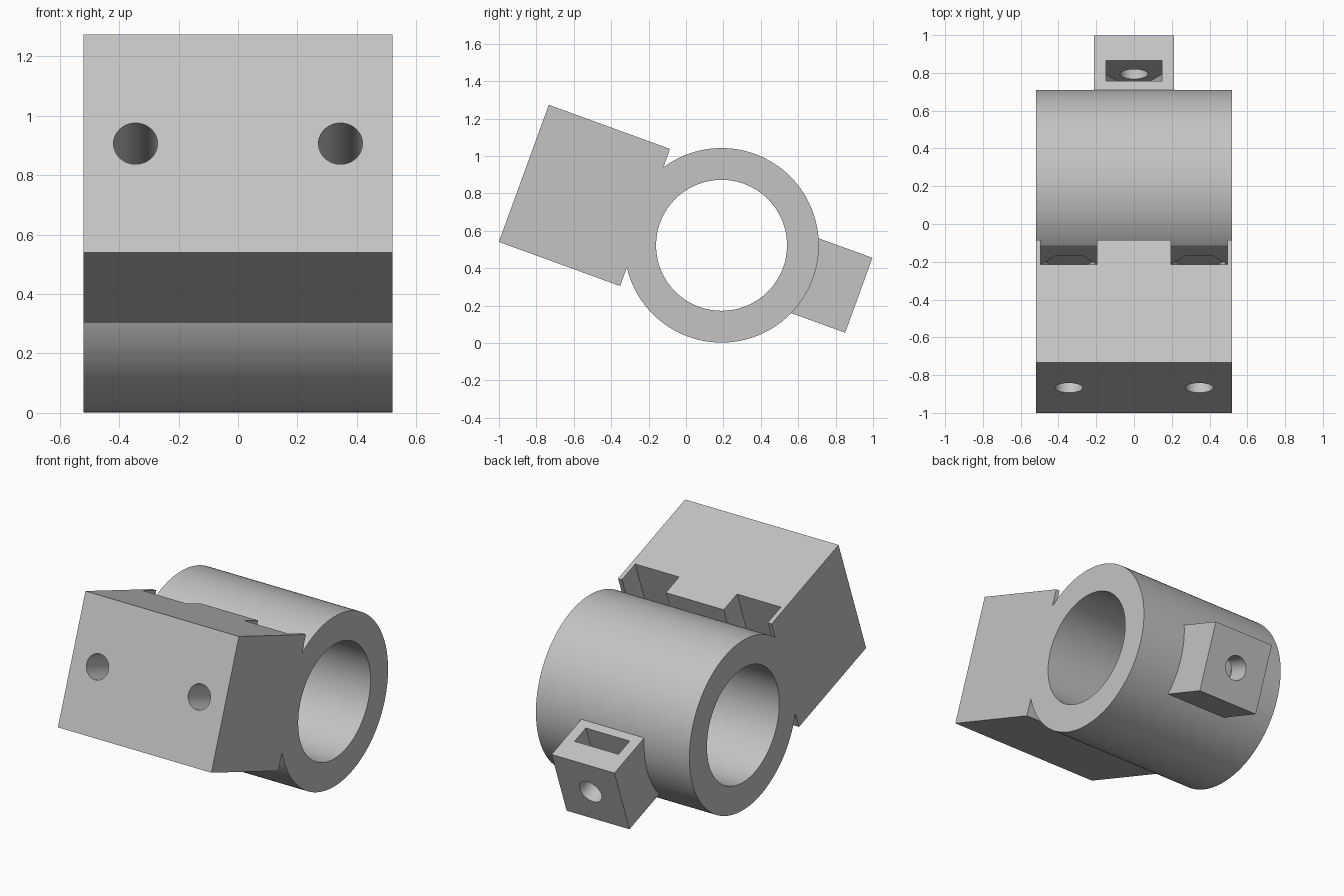
import bpy, bmesh
from math import acos, cos, sin, pi, radians
from mathutils import Matrix

if "Cube" in bpy.data.objects:
    bpy.data.objects.remove(bpy.data.objects["Cube"], do_unlink=True)

# Everything is laid out around the bore centre, then tilted about x
FRAME = Matrix.Translation((0, 0.19, 0.522)) @ Matrix.Rotation(radians(-20), 4, 'X')
HALF_WIDTH, RING_R, BORE_R = 0.52, 0.52, 0.35
BLOCK_BACK, BLOCK_FRONT, BLOCK_HALF = -0.435, -1.125, 0.39
LUG_HALF, LUG_END = 0.213, 0.781
NUT_R, HOLE_R = 0.149, 0.074

grey = bpy.data.materials.new("light_grey")
grey.use_nodes = True
grey.diffuse_color = (0.55, 0.55, 0.55, 1)
grey.node_tree.nodes["Principled BSDF"].inputs["Base Color"].default_value = (0.55, 0.55, 0.55, 1)


def arc(r, start, end, n, cx=0.0):
    """Points on an arc, both ends included."""
    return [(cx + r * cos(start + (end - start) * i / n),
             r * sin(start + (end - start) * i / n)) for i in range(n + 1)]


def circle(r, n, cx=0.0):
    return arc(r, 0, 2 * pi, n, cx)[:-1]


def prism(name, outline, low, high, axis):
    """Extrude a 2D outline along x or along y."""
    bm = bmesh.new()
    place = (lambda a, b, t: (t, a, b)) if axis == 'x' else (lambda a, b, t: (a, t, b))
    ends = [[bm.verts.new(place(a, b, t)) for a, b in outline] for t in (low, high)]
    n = len(outline)
    for ring in ends:
        bm.faces.new(ring)
    for i in range(n):
        j = (i + 1) % n
        bm.faces.new((ends[0][i], ends[0][j], ends[1][j], ends[1][i]))
    bmesh.ops.recalc_face_normals(bm, faces=bm.faces)
    bm.transform(FRAME)
    mesh = bpy.data.meshes.new(name)
    bm.to_mesh(mesh)
    bm.free()
    mesh.materials.append(grey)
    obj = bpy.data.objects.new(name, mesh)
    bpy.context.collection.objects.link(obj)
    return obj


def combine(target, tool, operation):
    """Boolean the tool into the target and discard the tool."""
    mod = target.modifiers.new(operation.lower(), 'BOOLEAN')
    mod.operation, mod.solver, mod.object = operation, 'EXACT', tool
    bpy.context.view_layer.objects.active = target
    bpy.ops.object.modifier_apply(modifier=mod.name)
    bpy.data.objects.remove(tool, do_unlink=True)


def nut_slot(name, cx, low, high, top):
    """Half-hexagon floor with straight sides open at the top."""
    outline = arc(NUT_R, pi, 2 * pi, 3, cx) + [(cx + NUT_R, top), (cx - NUT_R, top)]
    return prism(name, outline, low, high, 'y')


# Ring and mounting block share one side profile
join = acos(BLOCK_BACK / RING_R)
profile = arc(RING_R, -join, join, 120) + [
    (BLOCK_BACK, BLOCK_HALF), (BLOCK_FRONT, BLOCK_HALF),
    (BLOCK_FRONT, -BLOCK_HALF), (BLOCK_BACK, -BLOCK_HALF)]
body = prism("clamp_body", profile, -HALF_WIDTH, HALF_WIDTH, 'x')

# Small lug at the back
h = LUG_HALF
lug = prism("back_lug", [(-h, -h), (h, -h), (h, h), (-h, h)], 0.42, LUG_END, 'y')
combine(body, lug, 'UNION')

# Main bore
combine(body, prism("bore", circle(BORE_R, 128), -1, 1, 'x'), 'DIFFERENCE')

# Front bolt holes with nut slots and hexagonal seats
for cx in (-0.345, 0.345):
    for tool in (nut_slot("nut_slot", cx, -0.572, -0.43, 0.6),
                 prism("nut_seat", circle(NUT_R - 0.001, 6, cx), -0.5, -0.4, 'y'),
                 prism("bolt_hole", circle(HOLE_R, 48, cx), -1.3, -0.5, 'y')):
        combine(body, tool, 'DIFFERENCE')

# Lug screw hole and nut slot
combine(body, nut_slot("lug_slot", 0, 0.526, 0.642, 0.4), 'DIFFERENCE')
combine(body, prism("lug_hole", circle(HOLE_R, 48), 0.6, 0.9, 'y'), 'DIFFERENCE')

# Smooth the round surfaces, keep the edges crisp
bpy.ops.object.select_all(action='DESELECT')
body.select_set(True)
bpy.context.view_layer.objects.active = body
bpy.ops.object.shade_smooth_by_angle(angle=radians(30))
